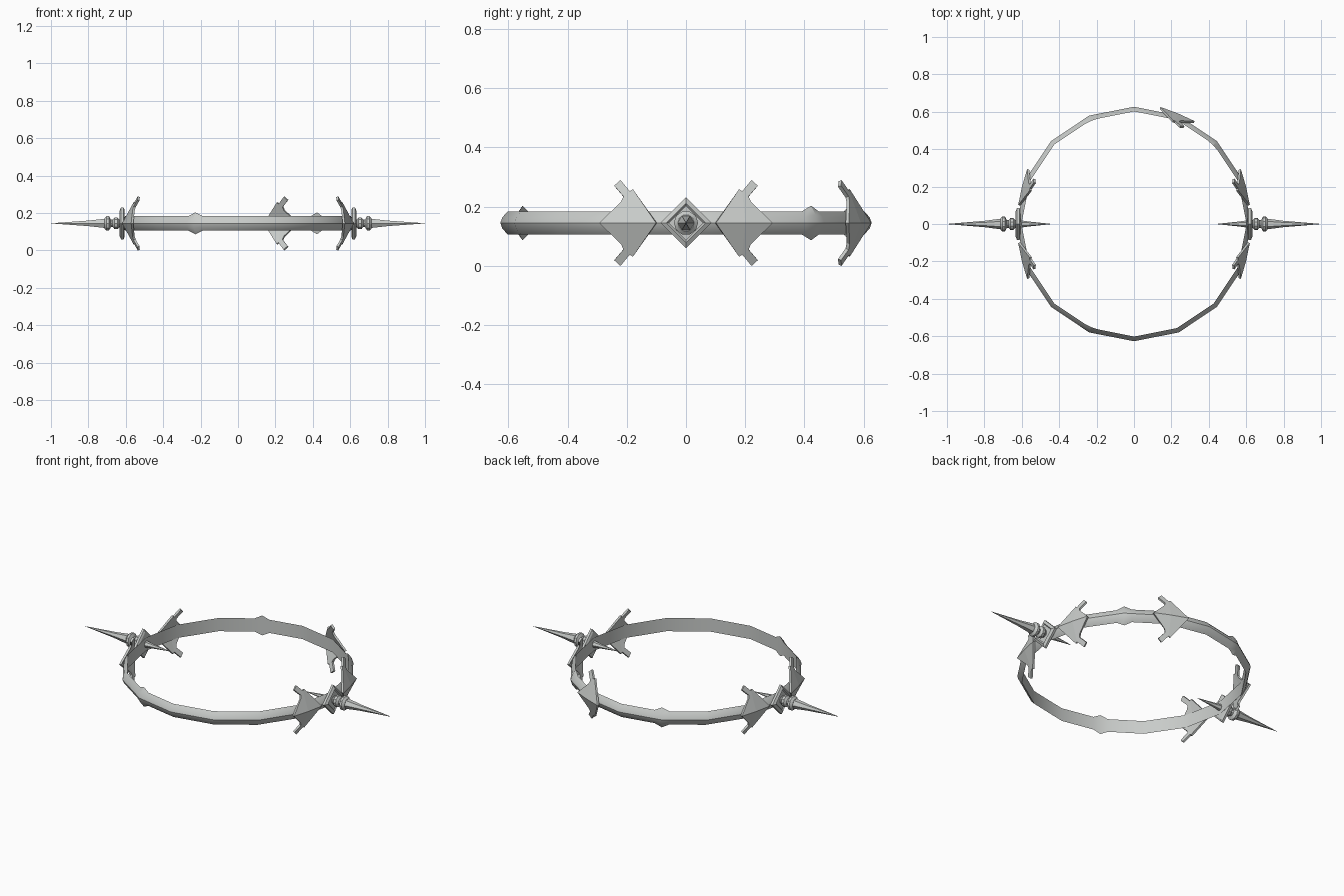
import bpy, bmesh, math
from mathutils import Vector

if "Cube" in bpy.data.objects:
    bpy.data.objects.remove(bpy.data.objects["Cube"])

MID = 0.145     # height of the band's centre line
RADIUS = 0.627  # outer corner radius of the band

metal = bpy.data.materials.new("pale grey metal")
metal.use_nodes = True
COLOR = (0.58, 0.60, 0.585, 1)
metal.diffuse_color = COLOR
metal.node_tree.nodes["Principled BSDF"].inputs["Base Color"].default_value = COLOR


def finish(bm, name, smooth=True):
    mesh = bpy.data.meshes.new(name)
    bm.to_mesh(mesh)
    bm.free()
    mesh.materials.append(metal)
    obj = bpy.data.objects.new(name, mesh)
    bpy.context.collection.objects.link(obj)
    if smooth:
        bpy.ops.object.select_all(action='DESELECT')
        obj.select_set(True)
        bpy.context.view_layer.objects.active = obj
        bpy.ops.object.shade_smooth_by_angle(angle=math.radians(30))
    return obj


def skin(bm, loops, closed):
    """Bridge consecutive vertex loops with quads."""
    n = len(loops[0])
    for k in range(len(loops) if closed else len(loops) - 1):
        a, b = loops[k], loops[(k + 1) % len(loops)]
        for i in range(n):
            j = (i + 1) % n
            bm.faces.new((a[i], a[j], b[j], b[i]))
    bmesh.ops.recalc_face_normals(bm, faces=bm.faces)


# Sixteen-sided band, with a small swelling at three of its corners
def make_band():
    bm = bmesh.new()
    corners = [Vector((math.cos(math.tau * k / 16), math.sin(math.tau * k / 16), 0)) * RADIUS
               for k in range(16)]
    stations = []
    for k, c in enumerate(corners):
        if k in (2, 5, 11):
            before = (corners[k - 1] - c).normalized()
            after = (corners[(k + 1) % 16] - c).normalized()
            stations += [(c + before * 0.043, 1), (c, 1.5), (c + after * 0.043, 1)]
        else:
            stations.append((c, 1))
    section = [(0, 0), (-0.007, 0.019), (-0.025, 0.039), (-0.025, -0.039), (-0.007, -0.019)]
    loops = []
    for p, s in stations:
        out = p.normalized()
        loops.append([bm.verts.new(p + out * (d * (1 + (s - 1) * 0.4)) + Vector((0, 0, MID + h * s)))
                      for d, h in section])
    skin(bm, loops, True)
    finish(bm, "band")


# Barbed arrow plate folded along its middle; tip points along `forward`
def make_arrow(name, x, y, angle, turn):
    out = Vector((math.cos(angle), math.sin(angle), 0))
    forward = Vector((-out.y, out.x, 0)) * turn
    origin = Vector((x, y, MID))
    front = [(0.101, 0), (0.01, 0.114), (0, 0.107)]
    back = [(0, 0.107), (-0.036, 0.145), (-0.056, 0.126), (-0.021, 0.09), (-0.027, 0.072), (-0.097, 0)]
    bm = bmesh.new()
    for side in (1, -1):
        for outline in (front, back):
            pts = [origin + forward * s + out * (-0.36 * h) + Vector((0, 0, side * h)) for s, h in outline]
            pts.append(origin + out * 0.004)
            bm.faces.new([bm.verts.new(p) for p in pts])
    bmesh.ops.remove_doubles(bm, verts=bm.verts, dist=0.0005)
    bm.normal_update()
    for f in bm.faces:
        if f.normal.dot(out) < 0:
            f.normal_flip()
    obj = finish(bm, name, smooth=False)
    mod = obj.modifiers.new("thickness", 'SOLIDIFY')
    mod.thickness = 0.012
    mod.offset = -1


# Diamond mounting plate with a bevelled rim
def make_mount(name, sx):
    bm = bmesh.new()
    loops = []
    for x, r in ((0.606, 0.07), (0.612, 0.086), (0.625, 0.086), (0.634, 0.066), (0.628, 0.058)):
        loops.append([bm.verts.new((sx * x, r * math.cos(i * math.pi / 2), MID + r * math.sin(i * math.pi / 2)))
                      for i in range(4)])
    bm.faces.new(loops[0])
    bm.faces.new(loops[-1])
    skin(bm, loops, False)
    finish(bm, name, smooth=False)


# Turned part along the x axis
def make_turned(name, sx, profile, sides):
    bm = bmesh.new()
    loops = []
    for x, r in profile:
        loops.append([bm.verts.new((sx * x, r * math.cos(math.tau * i / sides),
                                    MID + r * math.sin(math.tau * i / sides))) for i in range(sides)])
    bm.faces.new(loops[0])
    bm.faces.new(loops[-1])
    skin(bm, loops, False)
    finish(bm, name)


make_band()
make_arrow("back_arrow", 0.235, 0.587, math.radians(67.5), 1)
for side, sx in (("left", 1), ("right", -1)):
    for end, sy in (("back", 1), ("front", -1)):
        angle = math.atan2(sy * math.sin(math.radians(14)), sx * math.cos(math.radians(14)))
        make_arrow(f"{side}_{end}_arrow", sx * 0.595, sy * 0.199, angle, -sx * sy)
    make_mount(f"{side}_mount", sx)
    make_turned(f"{side}_inner_spike", sx, [(0.44, 0.0005), (0.56, 0.013), (0.61, 0.02)], 6)
    make_turned(f"{side}_collar", sx, [(0.62, 0.022), (0.635, 0.022), (0.645, 0.033), (0.66, 0.033),
                                       (0.67, 0.02), (0.68, 0.022), (0.69, 0.041), (0.703, 0.041),
                                       (0.715, 0.028)], 10)
    make_turned(f"{side}_outer_spike", sx, [(0.70, 0.03), (0.73, 0.026), (0.80, 0.017), (1.0, 0.0005)], 6)
